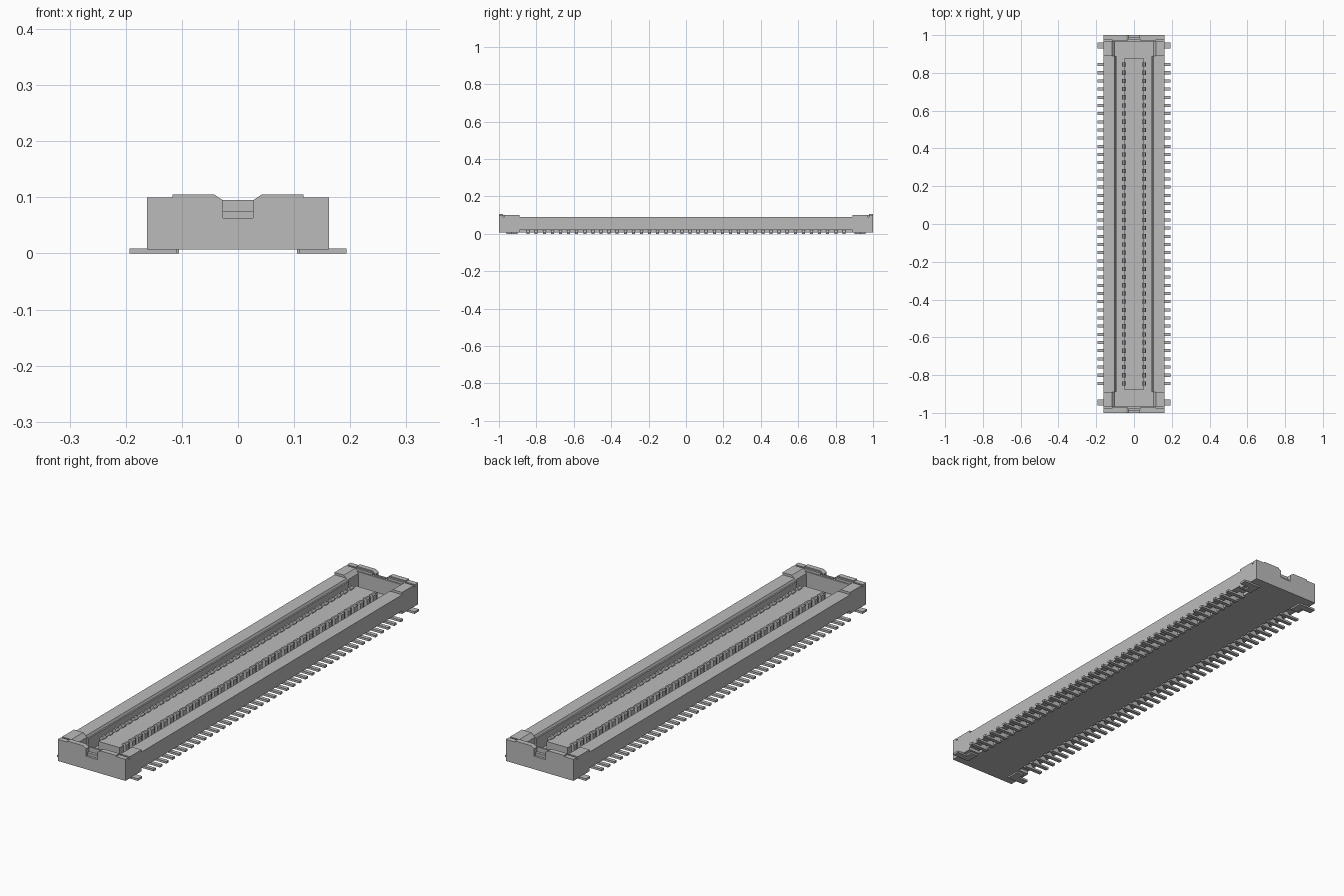
import bpy
import bmesh
from mathutils import Vector

cube = bpy.data.objects.get("Cube")
if cube:
    bpy.data.objects.remove(cube, do_unlink=True)

grey = bpy.data.materials.new("plain grey")
grey.use_nodes = True
GREY = (0.5, 0.5, 0.5, 1)
grey.diffuse_color = GREY
grey.node_tree.nodes["Principled BSDF"].inputs["Base Color"].default_value = GREY


def prism(bm, outline, along, start, end):
    """Extrude an outline: (x, z) points along y, or (x, y) points along z."""
    def place(p, t):
        return Vector((p[0], t, p[1])) if along == "y" else Vector((p[0], p[1], t))
    low = [bm.verts.new(place(p, start)) for p in outline]
    high = [bm.verts.new(place(p, end)) for p in outline]
    bm.faces.new(low)
    bm.faces.new(high[::-1])
    for i in range(len(low)):
        j = (i + 1) % len(low)
        bm.faces.new((low[i], high[i], high[j], low[j]))


def box(bm, x0, x1, y0, y1, z0, z1):
    prism(bm, [(x0, z0), (x1, z0), (x1, z1), (x0, z1)], "y", y0, y1)


def finish(name, bm, mirror=(False, False)):
    bmesh.ops.recalc_face_normals(bm, faces=bm.faces)
    mesh = bpy.data.meshes.new(name)
    bm.to_mesh(mesh)
    bm.free()
    mesh.materials.append(grey)
    obj = bpy.data.objects.new(name, mesh)
    bpy.context.collection.objects.link(obj)
    if any(mirror):
        mod = obj.modifiers.new("mirror", "MIRROR")
        mod.use_axis = (mirror[0], mirror[1], False)
        mod.use_mirror_merge = False
    return obj


BASE, FLOOR = 0.007, 0.025
HALF_W, END_Y = 0.162, 0.89

# Base plate, widened at both ends to leave a recess over the solder tails
bm = bmesh.new()
plate = [(0.11, -END_Y), (HALF_W, -END_Y), (HALF_W, -1), (-HALF_W, -1),
         (-HALF_W, -END_Y), (-0.11, -END_Y)]
plate += [(-x, -y) for x, y in plate]
prism(bm, plate, "z", BASE, FLOOR)
finish("base_plate", bm)

# Long walls with a chamfered, stepped inner edge
bm = bmesh.new()
wall = [(0.092, FLOOR), (0.11, 0.02), (HALF_W, 0.02), (HALF_W, 0.09),
        (0.103, 0.09), (0.098, 0.08), (0.092, 0.08)]
prism(bm, wall, "y", -END_Y, END_Y)
finish("long_wall", bm, (True, False))

# Corner blocks, with a sloped lead-in
bm = bmesh.new()
corner = [(0.1, FLOOR), (HALF_W, FLOOR), (HALF_W, 0.1), (0.117, 0.1), (0.1, 0.083)]
prism(bm, corner, "y", -0.97, -END_Y)
finish("corner_block", bm, (True, True))

# End walls with raised lips and a central key notch
bm = bmesh.new()
half = [(0.027, 0.063), (0.027, 0.095), (0.042, 0.105), (0.117, 0.105),
        (0.117, 0.1), (HALF_W, 0.1), (HALF_W, FLOOR)]
outline = half + [(-x, z) for x, z in reversed(half)]
prism(bm, outline, "y", -1, -0.978)
finish("end_wall", bm, (False, True))

# Inner ledge behind each end wall, with a low web closing the notch
bm = bmesh.new()
box(bm, -HALF_W, HALF_W, -0.978, -0.965, FLOOR, 0.09)
box(bm, 0.035, 0.117, -0.978, -0.97, 0.09, 0.1)
box(bm, -0.117, -0.035, -0.978, -0.97, 0.09, 0.1)
box(bm, -0.027, 0.027, -0.978, -0.97, 0.09, 0.095)
box(bm, -0.027, 0.027, -0.99, -0.978, 0.063, 0.075)
finish("end_ledge", bm, (False, True))

# Central tongue
bm = bmesh.new()
box(bm, -0.05, 0.05, -0.88, 0.88, FLOOR, 0.075)
finish("tongue", bm)

# Contacts: a hooked spring beside the tongue and a flat tail outside
COUNT, SPAN = 40, 0.844
hook = [(0.063, FLOOR), (0.063, 0.078), (0.058, 0.085), (0.05, 0.085),
        (0.044, 0.078), (0.044, FLOOR)]
tail = [(0.105, 0), (0.193, 0), (0.193, 0.009), (0.145, 0.009),
        (0.135, 0.02), (0.105, 0.02)]
springs, tails = bmesh.new(), bmesh.new()
for i in range(COUNT):
    y = -SPAN + 2 * SPAN * i / (COUNT - 1)
    prism(springs, hook, "y", y - 0.011, y + 0.011)
    prism(tails, tail, "y", y - 0.008, y + 0.008)
finish("contact_springs", springs, (True, False))
finish("solder_tails", tails, (True, False))

# Hold-down tabs under the corners
bm = bmesh.new()
box(bm, 0.11, 0.193, -0.96, -0.93, 0, 0.009)
box(bm, 0.11, 0.145, -0.93, -0.9, 0, 0.008)
finish("hold_down_tab", bm, (True, True))
